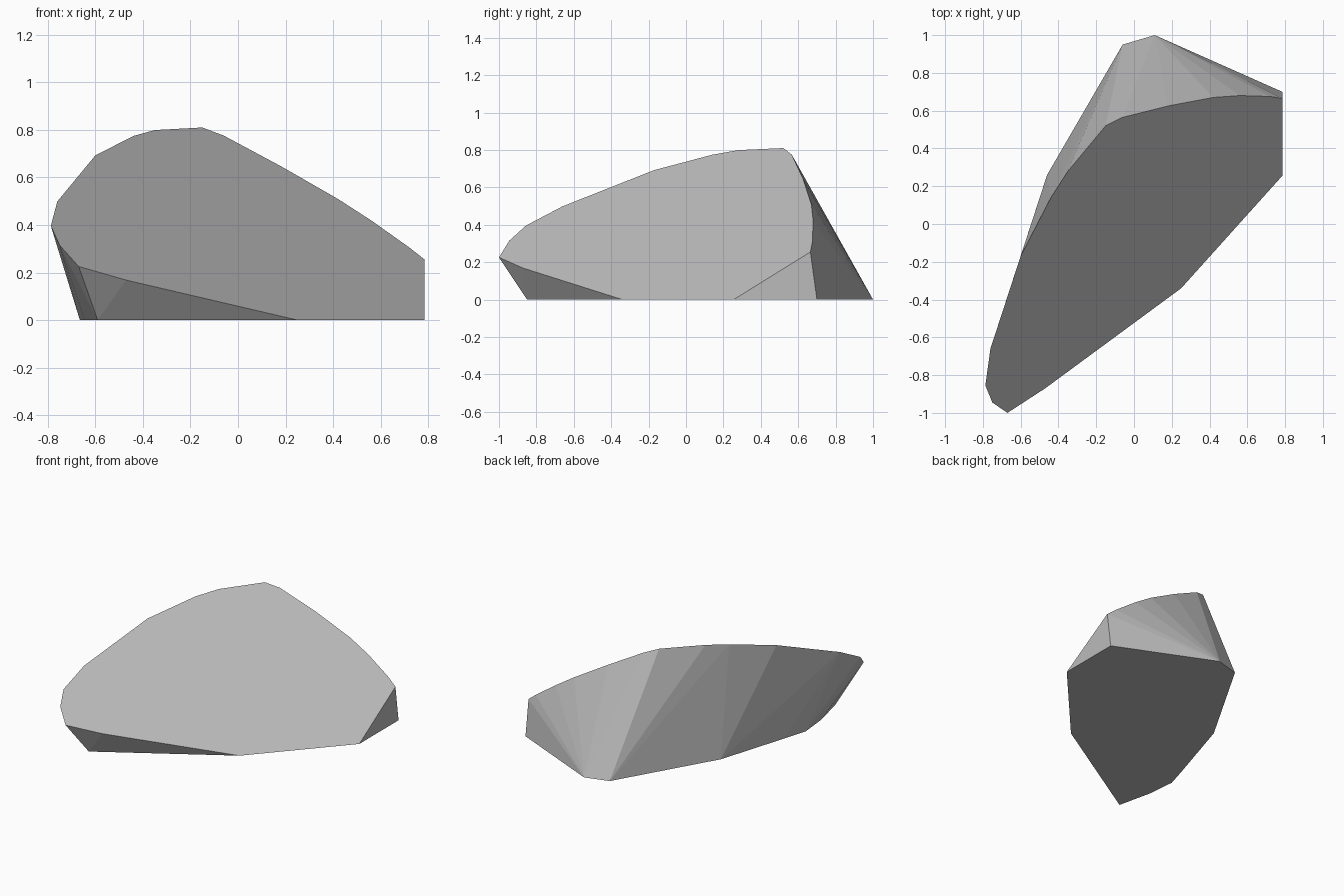
import bpy, bmesh, math

if "Cube" in bpy.data.objects:
    bpy.data.objects.remove(bpy.data.objects["Cube"])

# Outline of the sloping cut face (x, y); height follows from its plane
CUT = [(-0.67, -1.0), (-0.75, -0.945), (-0.787, -0.855), (-0.76, -0.66),
       (-0.60, -0.17), (-0.44, 0.14), (-0.35, 0.28), (-0.15, 0.52),
       (-0.06, 0.565), (0.18, 0.625), (0.42, 0.67), (0.56, 0.68), (0.72, 0.675),
       (0.785, 0.665), (-0.47, -0.87)]
# Outline of the flat base (x, y)
BASE = [(0.785, 0.255), (0.785, 0.70), (0.11, 1.0), (-0.06, 0.95),
        (-0.46, 0.26), (-0.615, -0.24), (-0.665, -0.41), (-0.645, -0.61),
        (-0.59, -0.85), (0.25, -0.34)]


def cut_height(x, y):
    return (0.535 * (y + 0.34) - 0.595 * (x - 0.25)) / 0.862


# Rock shard: convex hull between the base and the cut face
bm = bmesh.new()
for x, y in CUT:
    bm.verts.new((x, y, cut_height(x, y)))
for x, y in BASE:
    bm.verts.new((x, y, 0))
hull = bmesh.ops.convex_hull(bm, input=bm.verts[:])
loose = [v for v in bm.verts if not v.link_faces]
bmesh.ops.delete(bm, geom=loose, context='VERTS')
# Merge the flat regions into single faces
bmesh.ops.dissolve_limit(bm, angle_limit=math.radians(1.0),
                         verts=bm.verts[:], edges=bm.edges[:])
bmesh.ops.recalc_face_normals(bm, faces=bm.faces[:])

mesh = bpy.data.meshes.new("rock_shard")
bm.to_mesh(mesh)
bm.free()

# Plain grey stone
stone = bpy.data.materials.new("grey_stone")
stone.diffuse_color = (0.5, 0.5, 0.5, 1)
stone.use_nodes = True
stone.node_tree.nodes["Principled BSDF"].inputs["Base Color"].default_value = stone.diffuse_color
mesh.materials.append(stone)
bpy.context.collection.objects.link(bpy.data.objects.new("rock_shard", mesh))
